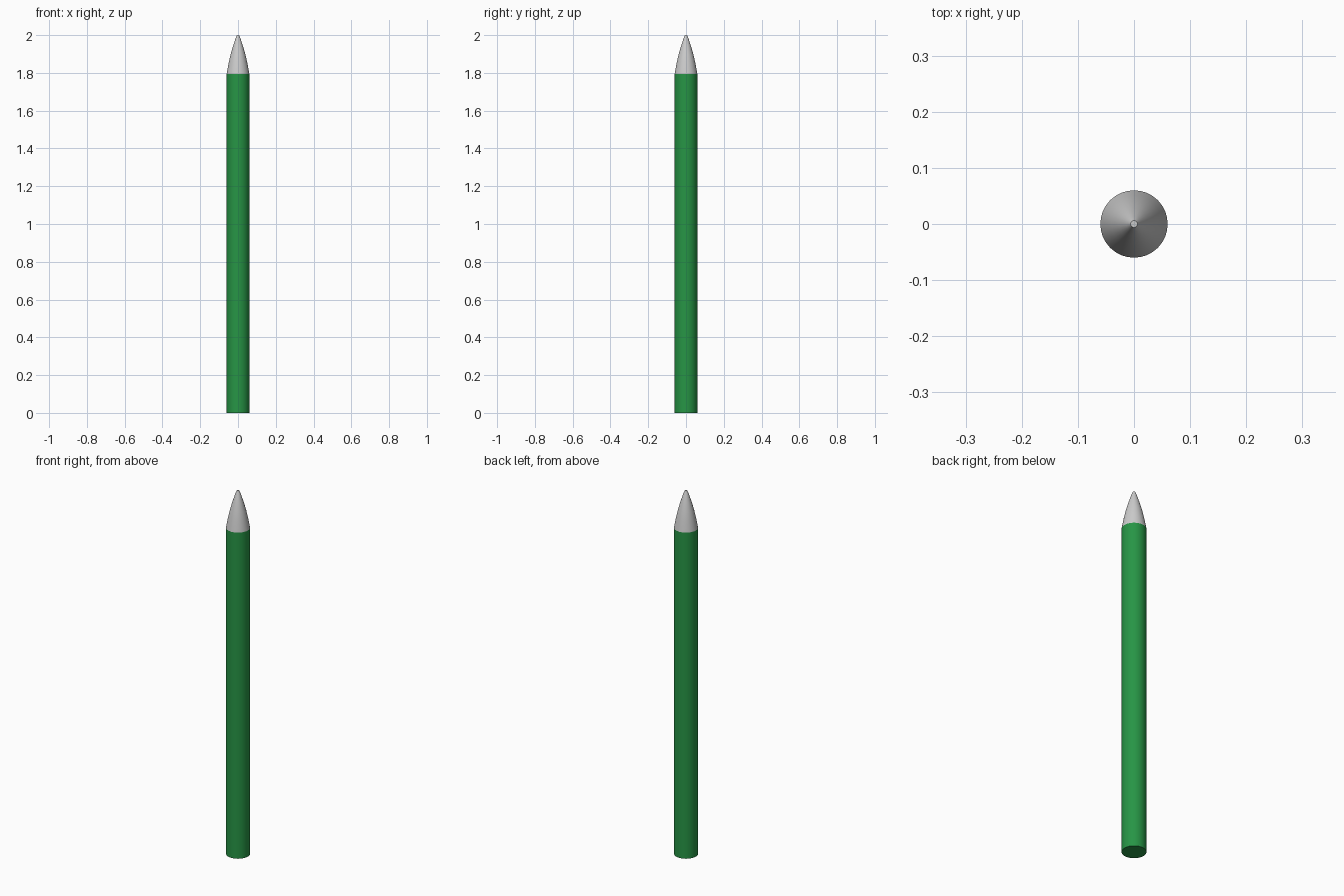
import bpy, bmesh, math

if "Cube" in bpy.data.objects:
    bpy.data.objects.remove(bpy.data.objects["Cube"])

SIDES = 32


def lathe(name, profile, color=None):
    """Revolve (radius, z) pairs around z and cap both ends."""
    bm = bmesh.new()
    rings = [[bm.verts.new((r * math.cos(math.tau * i / SIDES),
                            r * math.sin(math.tau * i / SIDES), z))
              for i in range(SIDES)] for r, z in profile]
    for a, b in zip(rings, rings[1:]):
        for i in range(SIDES):
            j = (i + 1) % SIDES
            bm.faces.new((a[i], a[j], b[j], b[i]))
    bm.faces.new(rings[0][::-1])
    bm.faces.new(rings[-1])
    mesh = bpy.data.meshes.new(name)
    bm.to_mesh(mesh)
    bm.free()
    obj = bpy.data.objects.new(name, mesh)
    bpy.context.collection.objects.link(obj)
    if color:
        mat = bpy.data.materials.new(name + "_paint")
        mat.diffuse_color = color
        mat.use_nodes = True
        mat.node_tree.nodes["Principled BSDF"].inputs["Base Color"].default_value = mat.diffuse_color
        mesh.materials.append(mat)
    bpy.ops.object.select_all(action='DESELECT')
    obj.select_set(True)
    bpy.context.view_layer.objects.active = obj
    bpy.ops.object.shade_smooth_by_angle(angle=math.radians(30))
    return obj


# Painted round shaft
lathe("shaft", [(0.06, 0), (0.06, 1.795)], (0.02, 0.30, 0.06, 1))

# Gently bulging point with a small blunt end
lathe("tip", [(0.06, 1.795), (0.051, 1.845), (0.040, 1.895), (0.027, 1.94),
              (0.014, 1.98), (0.006, 2.0)])
